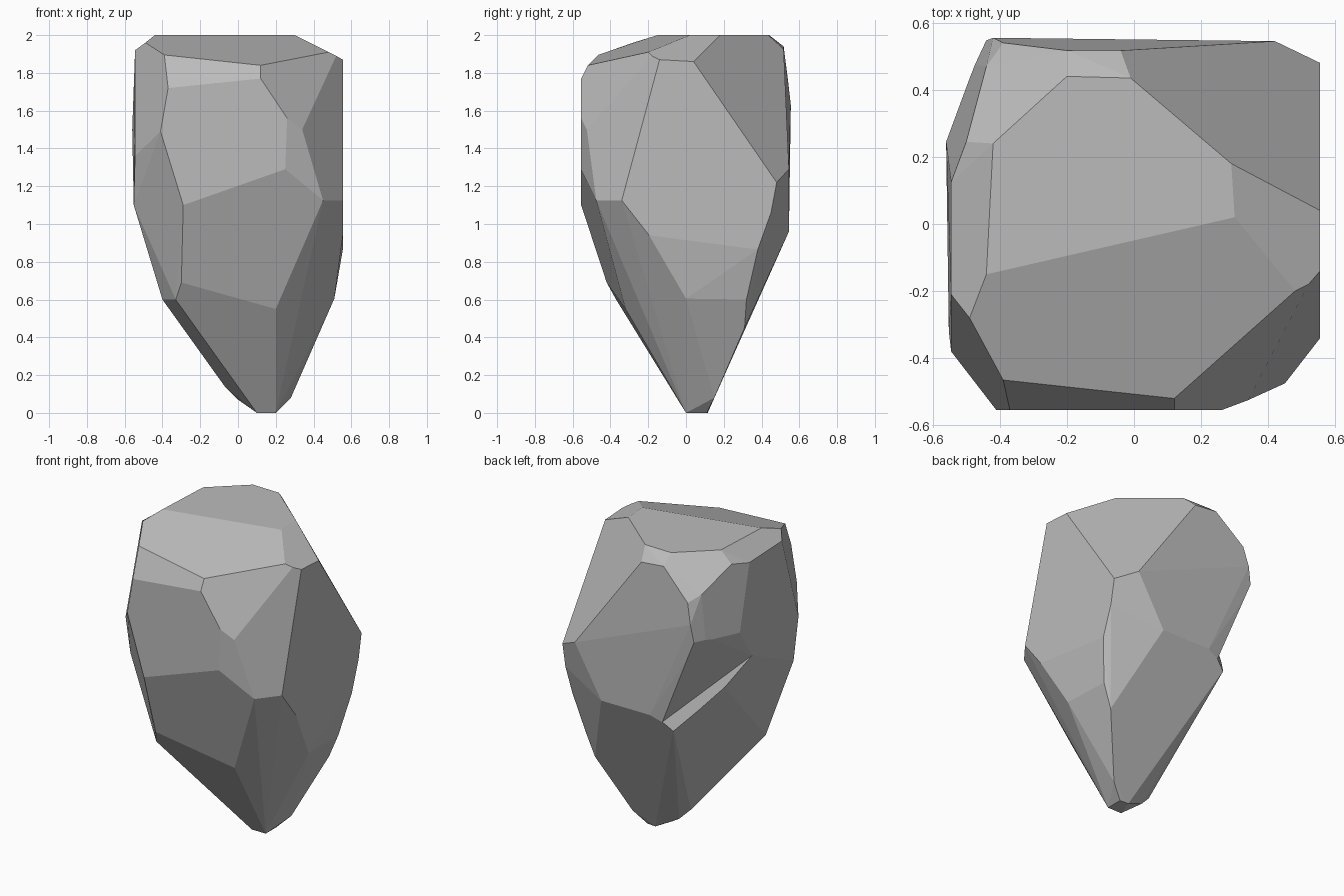
import bpy
import bmesh
from mathutils import Vector

default_cube = bpy.data.objects.get("Cube")
if default_cube:
    bpy.data.objects.remove(default_cube, do_unlink=True)


def make_material(name, shade):
    """Plain matte material in one grey."""
    colour = (shade, shade, shade, 1)
    material = bpy.data.materials.new(name)
    material.use_nodes = True
    material.diffuse_color = colour
    shader = material.node_tree.nodes["Principled BSDF"]
    shader.inputs["Base Color"].default_value = colour
    shader.inputs["Roughness"].default_value = 0.9
    return material


def flat_facet(axis, level, corners):
    """Corners of a facet that is square to one axis."""
    points = []
    for corner in corners:
        point = list(corner)
        point.insert("xyz".index(axis), level)
        points.append(point)
    return points


def hull_object(name, points):
    """Closed convex solid around the points, with near-flat faces merged."""
    bm = bmesh.new()
    for point in points:
        bm.verts.new(point)
    hull = bmesh.ops.convex_hull(bm, input=bm.verts[:])
    loose = set(hull["geom_interior"]) | set(hull["geom_unused"])
    loose = [item for item in loose if isinstance(item, bmesh.types.BMVert)]
    bmesh.ops.delete(bm, geom=loose, context="VERTS")
    bmesh.ops.dissolve_limit(bm, angle_limit=0.07,
                             verts=bm.verts[:], edges=bm.edges[:])
    bmesh.ops.recalc_face_normals(bm, faces=bm.faces[:])
    mesh = bpy.data.meshes.new(name)
    bm.to_mesh(mesh)
    bm.free()
    obj = bpy.data.objects.new(name, mesh)
    bpy.context.collection.objects.link(obj)
    return obj


# Large axis-aligned facets: crown, front and the +x side
crown = flat_facet("z", 2, [
    (-.44, -.15), (.3, .02), (.29, .18), (-.01, .435), (-.2, .44), (-.42, .24)])
front_facet = flat_facet("y", -.555, [
    (-.37, 1.72), (.12, 1.77), (.26, 1.56), (.25, 1.29), (-.29, 1.1), (-.41, 1.49)])
left_facet = flat_facet("x", .555, [
    (-.34, 1.125), (-.14, 1.87), (.04, 1.86), (.48, 1.22),
    (.45, 1.06), (.38, .865), (-.195, .94)])

# Chamfered shoulder below the crown
shoulder = [
    (.48, -.2, 1.91), (.52, -.18, 1.89), (.12, -.52, 1.84), (-.39, -.465, 1.895),
    (-.49, -.28, 1.96), (-.545, -.21, 1.92), (-.545, .125, 1.907), (-.5, .245, 1.93),
    (-.44, .47, 1.8), (-.39, .54, 1.76), (-.2, .517, 1.94), (-.04, .517, 1.925)]

# Corners round the waist
waist = [
    (.34, -.525, 1.5), (.45, -.475, 1.125), (-.545, -.38, 1.36), (-.552, -.32, 1.1),
    (-.56, .245, 1.5), (-.475, .475, 1.51), (-.445, .545, 1.49), (-.42, .555, 1.63),
    (.42, .545, 1.29), (.23, .545, .96), (-.12, .545, .96)]

# Taper down to the small foot
taper = [
    (.2, -.32, .55), (-.3, -.42, .69), (-.33, -.37, .6), (-.4, -.25, .6),
    (.51, 0, .605), (.5, .32, .6), (.44, .31, .45), (.28, .15, .08), (-.07, .05, .14)]
foot = [(.1, 0, 0), (.2, 0, 0), (.2, .11, 0), (.14, .115, 0), (0, .07, .07)]

# Ledge in the back corner: the crease and the outer lip
crease = [Vector((-.2, .53, .93)), Vector((-.555, .11, 1.3))]
lip = [Vector((-.27, .516, .9)), Vector((-.46, .24, 1.1))]
overhang = [Vector((-.445, .545, 1.49)), Vector((-.56, .245, 1.5))]

rock = hull_object("rock", crown + front_facet + left_facet + shoulder
                   + waist + taper + foot + crease + lip)

# Wedge cutter that carves the notch above the ledge
along = crease[1] - crease[0]
middle = (crease[0] + crease[1]) / 2
up = (overhang[0] + overhang[1]) / 2 - middle
down = (lip[0] + lip[1]) / 2 - middle
wedge = []
for side in (-1, 1):
    end = middle + along * side
    wedge += [end, end + up * 1.6, end + down * 3]
cutter = hull_object("notch_cutter", wedge)
cutter.hide_render = True

notch = rock.modifiers.new("notch", "BOOLEAN")
notch.operation = "DIFFERENCE"
notch.solver = "EXACT"
notch.object = cutter
bpy.context.view_layer.objects.active = rock
bpy.ops.object.modifier_apply(modifier=notch.name)
bpy.data.objects.remove(cutter, do_unlink=True)

# One stone colour, flat facets
rock.data.materials.clear()
rock.data.materials.append(make_material("stone grey", 0.5))
for face in rock.data.polygons:
    face.use_smooth = False
    face.material_index = 0
